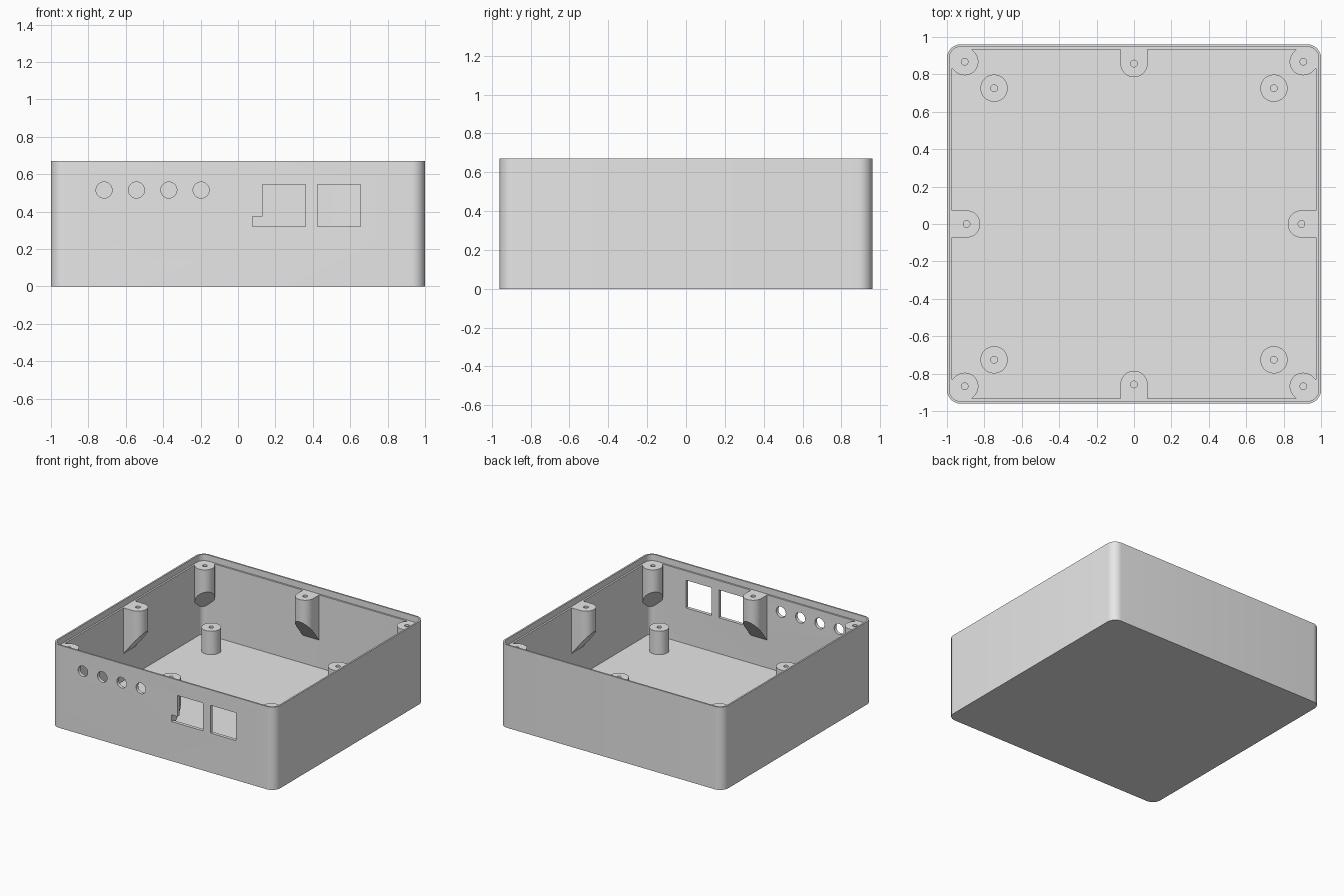
import bpy, bmesh, math

old = bpy.data.objects.get("Cube")
if old:
    bpy.data.objects.remove(old, do_unlink=True)

# One plain plastic
plastic = bpy.data.materials.new("light grey plastic")
plastic.use_nodes = True
GREY = (0.8, 0.8, 0.8, 1.0)
plastic.diffuse_color = GREY
plastic.node_tree.nodes["Principled BSDF"].inputs["Base Color"].default_value = GREY

HX, HY, H = 1.0, 0.96, 0.67      # outer half sizes and height
WALL, LIP = 0.027, 0.013         # wall and thin rim thickness
LEDGE, FLOOR = 0.62, 0.03        # heights of the lid ledge and the floor
R, HOLE = 0.073, 0.018           # boss and screw hole radius


def loft(bm, loops):
    """Skin equal-length closed loops and cap both ends."""
    rings = [[bm.verts.new(p) for p in loop] for loop in loops]
    n = len(rings[0])
    for a, b in zip(rings, rings[1:]):
        for i in range(n):
            j = (i + 1) % n
            bm.faces.new((a[i], a[j], b[j], b[i]))
    bm.faces.new(rings[0][::-1])
    bm.faces.new(rings[-1])


def make(name, *lofts):
    bm = bmesh.new()
    for loops in lofts:
        loft(bm, loops)
    bmesh.ops.recalc_face_normals(bm, faces=bm.faces)
    me = bpy.data.meshes.new(name)
    bm.to_mesh(me)
    bm.free()
    me.materials.append(plastic)
    ob = bpy.data.objects.new(name, me)
    bpy.context.collection.objects.link(ob)
    return ob


def select(ob):
    bpy.ops.object.select_all(action='DESELECT')
    ob.select_set(True)
    bpy.context.view_layer.objects.active = ob


def boolean(ob, other, op, keep=False):
    m = ob.modifiers.new("cut", 'BOOLEAN')
    m.operation, m.solver, m.object = op, 'EXACT', other
    select(ob)
    bpy.ops.object.modifier_apply(modifier=m.name)
    if not keep:
        bpy.data.objects.remove(other, do_unlink=True)


def smooth(ob):
    select(ob)
    bpy.ops.object.shade_smooth_by_angle(angle=math.radians(30))


def rounded(inset, z, steps=8):
    """Rounded rectangle inset from the outer walls."""
    r = 0.072 - inset
    cx, cy = HX - inset - r, HY - inset - r
    pts = []
    for q, (sx, sy) in enumerate(((1, 1), (-1, 1), (-1, -1), (1, -1))):
        for i in range(steps + 1):
            a = (q + i / steps) * math.pi / 2
            pts.append((sx * cx + r * math.cos(a), sy * cy + r * math.sin(a), z))
    return pts


def circle(x, y, r, z, n=32):
    return [(x + r * math.cos(2 * math.pi * i / n),
             y + r * math.sin(2 * math.pi * i / n), z) for i in range(n)]


# Open box with a stepped rim
box = make("box_shell", [rounded(0, 0), rounded(0, H), rounded(LIP, H),
                         rounded(LIP, LEDGE), rounded(WALL, LEDGE), rounded(WALL, FLOOR)])

# Front openings: four round holes, a notched window and a square window
outlines = [[(p[0], p[1]) for p in circle(x, 0.515, 0.043, 0)]
            for x in (-0.716, -0.543, -0.37, -0.197)]
outlines.append([(0.077, 0.32), (0.36, 0.32), (0.36, 0.545),
                 (0.13, 0.545), (0.13, 0.374), (0.077, 0.374)])
outlines.append([(0.425, 0.32), (0.655, 0.32), (0.655, 0.545), (0.425, 0.545)])
openings = make("opening_cutter", *[[[(x, y, z) for x, z in o] for y in (-1.1, -0.88)]
                                    for o in outlines])
boolean(box, openings, 'DIFFERENCE')
smooth(box)

# Lid screw bosses: round towards the inside, undercut slope down to the wall
clip = make("boss_clip", [rounded(WALL - 0.001, -0.1), rounded(WALL - 0.001, 1)])
clip.hide_render = True


def boss(name, x, y, angle):
    outline = [(0.14, -R), (0.14, R)]
    outline += [(-R * math.sin(a), R * math.cos(a))
                for a in (math.pi * i / 20 for i in range(21))]
    ca, sa = math.cos(angle), math.sin(angle)

    def ring(height):
        return [(x + t * ca - p * sa, y + t * sa + p * ca, height(t)) for t, p in outline]

    ob = make(name, [ring(lambda t: 0.44 - 1.25 * (t + R)), ring(lambda t: LEDGE)])
    boolean(ob, clip, 'INTERSECT', keep=True)
    hole = make("hole_cutter", [circle(x, y, HOLE, 0.44, 20), circle(x, y, HOLE, 0.8, 20)])
    boolean(ob, hole, 'DIFFERENCE')
    smooth(ob)


for sx, side in ((1, "left"), (-1, "right")):
    boss(f"{side}_boss", sx * 0.895, 0, 0 if sx > 0 else math.pi)
    for sy, end in ((1, "back"), (-1, "front")):
        boss(f"{end}_{side}_corner_boss", sx * 0.905, sy * 0.868,
             math.atan2(sy, sx))
        # Board standoff with a blind screw hole
        x, y = sx * 0.748, sy * 0.726
        post = make(f"{end}_{side}_standoff",
                    [circle(x, y, R, FLOOR - 0.01), circle(x, y, R, 0.22),
                     circle(x, y, HOLE, 0.22), circle(x, y, HOLE, 0.06)])
        smooth(post)
for sy, end in ((1, "back"), (-1, "front")):
    boss(f"{end}_boss", 0, sy * 0.858, sy * math.pi / 2)

bpy.data.objects.remove(clip, do_unlink=True)
